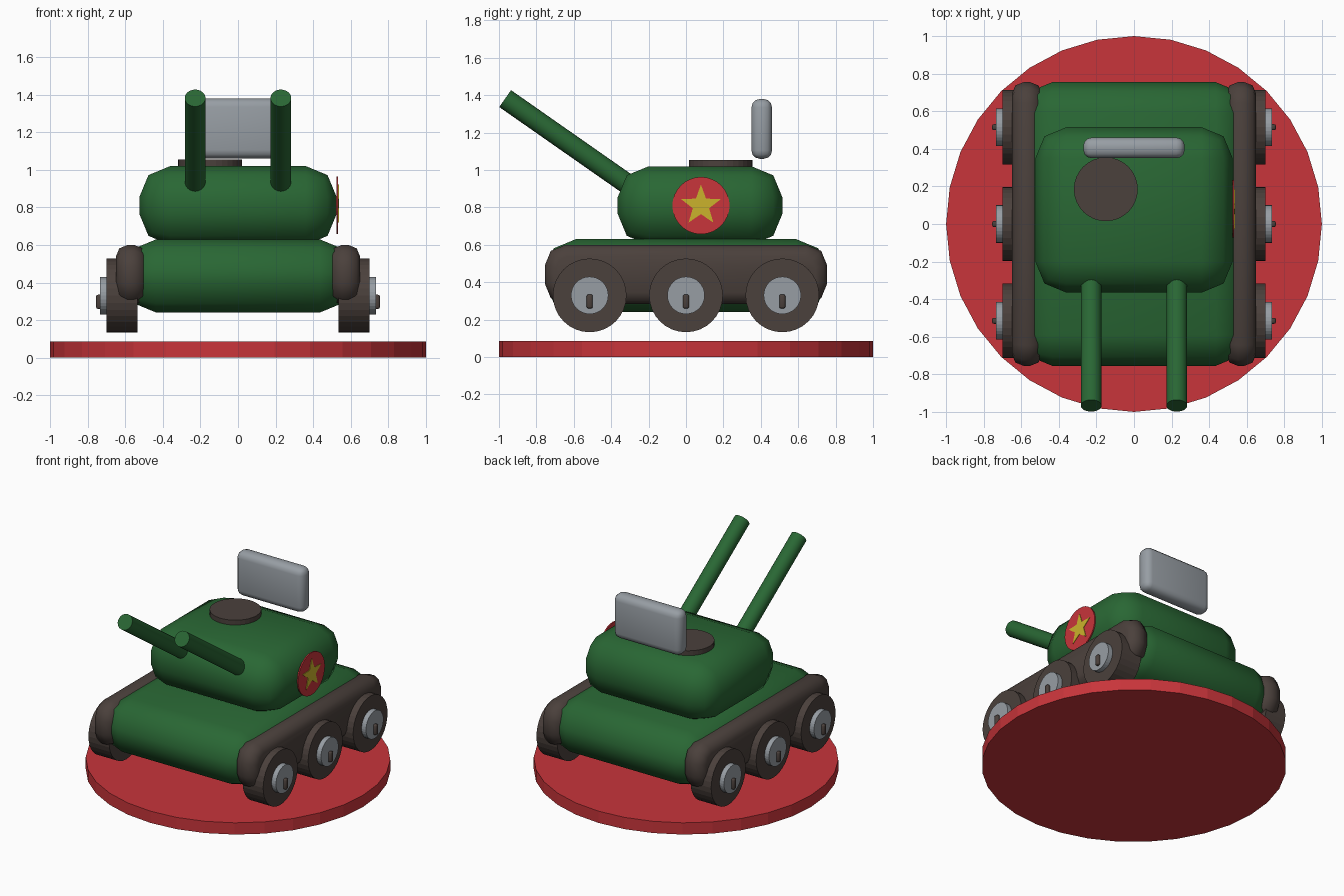
import bpy, bmesh, math
from mathutils import Vector, Matrix

if "Cube" in bpy.data.objects:
    bpy.data.objects.remove(bpy.data.objects["Cube"], do_unlink=True)


def material(name, rgb):
    m = bpy.data.materials.new(name)
    m.use_nodes = True
    m.diffuse_color = (*rgb, 1)
    m.node_tree.nodes["Principled BSDF"].inputs["Base Color"].default_value = (*rgb, 1)
    return m


GREEN = material("army green", (0.022, 0.135, 0.034))
BROWN = material("dark brown", (0.07, 0.052, 0.045))
GREY = material("steel grey", (0.31, 0.34, 0.37))
RED = material("red", (0.58, 0.035, 0.043))
YELLOW = material("yellow", (0.6, 0.45, 0.025))


def finish(bm, name, mat, smooth=True):
    bmesh.ops.recalc_face_normals(bm, faces=bm.faces[:])
    mesh = bpy.data.meshes.new(name)
    bm.to_mesh(mesh)
    bm.free()
    mesh.materials.append(mat)
    ob = bpy.data.objects.new(name, mesh)
    bpy.context.collection.objects.link(ob)
    if smooth:
        bpy.ops.object.select_all(action='DESELECT')
        ob.select_set(True)
        bpy.context.view_layer.objects.active = ob
        bpy.ops.object.shade_smooth_by_angle(angle=math.radians(50))
    return ob


def rounded_box(name, mat, low, high, radius, segments=2, end_radius=0):
    """Box between two corners; end_radius first rounds the edges running along x."""
    low, high = Vector(low), Vector(high)
    bm = bmesh.new()
    bmesh.ops.create_cube(bm, size=1)
    bmesh.ops.scale(bm, vec=high - low, verts=bm.verts)
    bmesh.ops.translate(bm, vec=(low + high) / 2, verts=bm.verts)
    if end_radius:
        along = [e for e in bm.edges
                 if abs(e.verts[0].co.x - e.verts[1].co.x) > 0.01]
        bmesh.ops.bevel(bm, geom=along, offset=end_radius, segments=segments,
                        profile=0.5, affect='EDGES')
    edges = [e for e in bm.edges if e.calc_face_angle(0) > 1.2]
    bmesh.ops.bevel(bm, geom=edges, offset=radius, segments=segments,
                    profile=0.5, affect='EDGES')
    return finish(bm, name, mat)


def rod(name, mat, start, end, radius, sides=32, smooth=False):
    """Capped cylinder from one point to another."""
    start, end = Vector(start), Vector(end)
    axis = end - start
    bm = bmesh.new()
    turn = axis.to_track_quat('Z', 'Y').to_matrix().to_4x4()
    bmesh.ops.create_cone(bm, cap_ends=True, segments=sides, radius1=radius,
                          radius2=radius, depth=axis.length,
                          matrix=Matrix.Translation((start + end) / 2) @ turn)
    return finish(bm, name, mat, smooth)


# Display base
rod("base_disc", RED, (0, 0, 0), (0, 0, 0.085), 1.0)

# Hull and turret
rounded_box("hull", GREEN, (-0.6, -0.755, 0.24), (0.6, 0.755, 0.63), 0.165)
rounded_box("turret", GREEN, (-0.525, -0.365, 0.6), (0.525, 0.515, 1.02), 0.165)
rod("hatch", BROWN, (-0.15, 0.185, 0.98), (-0.15, 0.185, 1.055), 0.17)
rounded_box("rear_panel", GREY, (-0.27, 0.35, 1.06), (0.27, 0.46, 1.38), 0.045, 3)

# Tracks, wheels and guns on both sides
for side, s in (("left", 1), ("right", -1)):
    inner, outer = sorted((s * 0.49, s * 0.65))
    rounded_box(side + "_track", BROWN, (inner, -0.755, 0.283),
                (outer, 0.755, 0.6), 0.062, 2, 0.11)
    for place, y in (("front", -0.515), ("middle", 0), ("rear", 0.515)):
        label = f"{side}_{place}_"
        rod(label + "wheel", BROWN, (s * 0.535, y, 0.33), (s * 0.70, y, 0.33), 0.197)
        rod(label + "hub", GREY, (s * 0.69, y, 0.33), (s * 0.735, y, 0.33), 0.1)
        a, b = sorted((s * 0.72, s * 0.755))
        rounded_box(label + "pin", BROWN, (a, y - 0.016, 0.26),
                    (b, y + 0.016, 0.335), 0.009)
    rod(side + "_gun", GREEN, (s * 0.228, -0.2, 0.846),
        (s * 0.228, -0.967, 1.382), 0.055, 24, True)

# Emblem on the left of the turret
EY, EZ = 0.08, 0.81
rod("emblem_disc", RED, (0.524, EY, EZ), (0.533, EY, EZ), 0.153)
bm = bmesh.new()
points = []
for i in range(10):
    r = 0.112 if i % 2 == 0 else 0.046
    t = i * math.pi / 5
    points.append(bm.verts.new((0.53, EY + r * math.sin(t), EZ + r * math.cos(t))))
star = bm.faces.new(points)
grown = bmesh.ops.extrude_face_region(bm, geom=[star])["geom"]
bmesh.ops.translate(bm, vec=(0.007, 0, 0),
                    verts=[v for v in grown if isinstance(v, bmesh.types.BMVert)])
finish(bm, "emblem_star", YELLOW, False)
